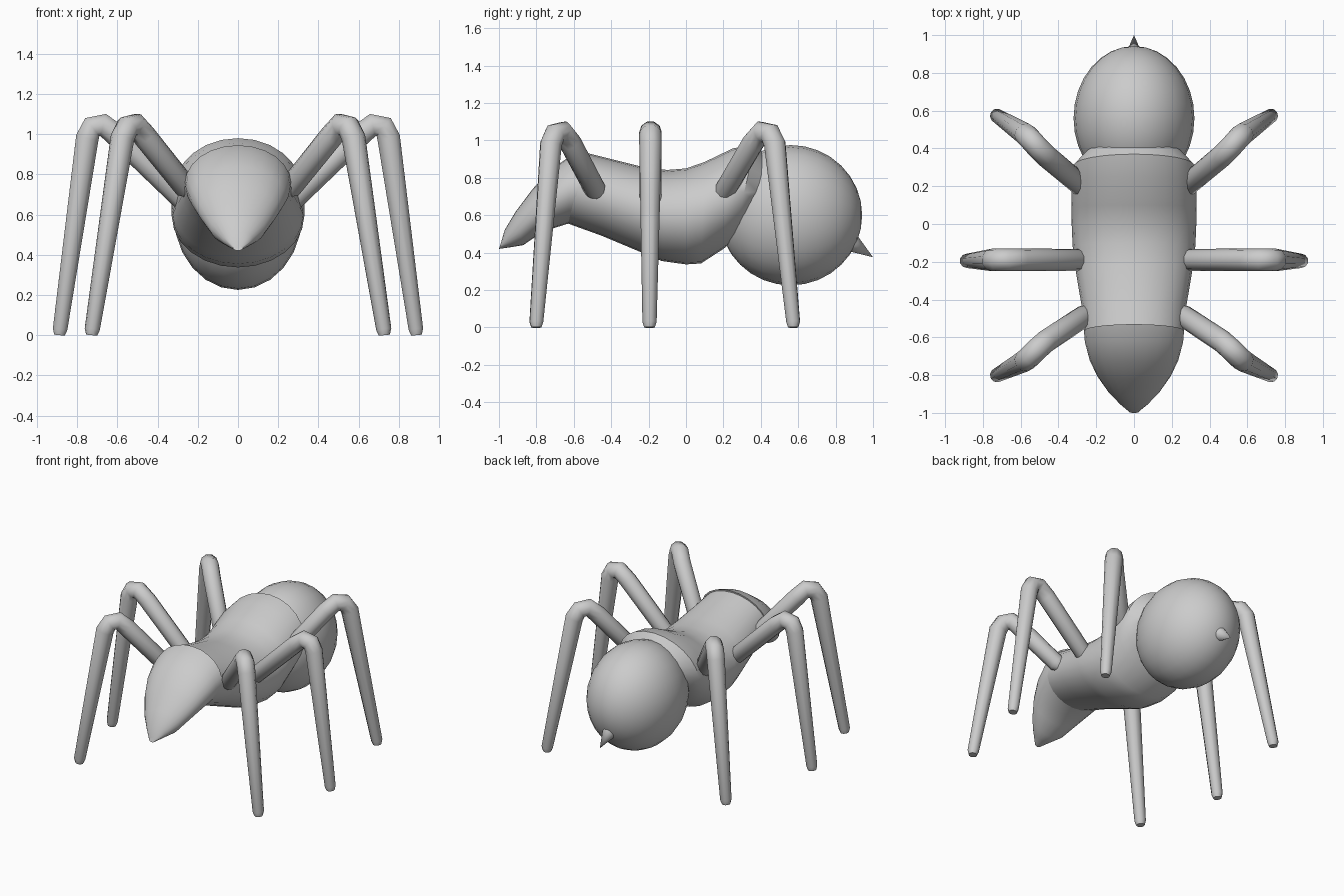
import bpy, bmesh, math
from mathutils import Vector

if "Cube" in bpy.data.objects:
    bpy.data.objects.remove(bpy.data.objects["Cube"])


def finish(ob, angle=40):
    bpy.ops.object.select_all(action='DESELECT')
    ob.select_set(True)
    bpy.context.view_layer.objects.active = ob
    bpy.ops.object.shade_smooth_by_angle(angle=math.radians(angle))


def loft(name, rings, sides=24):
    """Ellipse rings given as (bottom y, z, top y, z, half width)."""
    bm = bmesh.new()
    loops = []
    for by, bz, ty, tz, w in rings:
        lo, hi = Vector((0, by, bz)), Vector((0, ty, tz))
        mid, up = (lo + hi) / 2, (hi - lo) / 2
        loop = []
        for i in range(sides):
            a = 2 * math.pi * i / sides
            loop.append(bm.verts.new(mid + up * math.cos(a) + Vector((w * math.sin(a), 0, 0))))
        loops.append(loop)
    for a, b in zip(loops, loops[1:]):
        for i in range(sides):
            j = (i + 1) % sides
            bm.faces.new((a[i], a[j], b[j], b[i]))
    bm.faces.new(loops[0])
    bm.faces.new(loops[-1])
    bmesh.ops.recalc_face_normals(bm, faces=bm.faces)
    me = bpy.data.meshes.new(name)
    bm.to_mesh(me)
    bm.free()
    ob = bpy.data.objects.new(name, me)
    bpy.context.collection.objects.link(ob)
    finish(ob)


def tube(name, pts):
    """Tapered tube through (x, y, z, radius) points."""
    cu = bpy.data.curves.new(name, 'CURVE')
    cu.dimensions = '3D'
    cu.bevel_depth = 1
    cu.bevel_resolution = 3
    cu.use_fill_caps = True
    sp = cu.splines.new('POLY')
    sp.points.add(len(pts) - 1)
    for p, (x, y, z, r) in zip(sp.points, pts):
        p.co = (x, y, z, 1)
        p.radius = r
    ob = bpy.data.objects.new(name, cu)
    bpy.context.collection.objects.link(ob)
    bpy.ops.object.select_all(action='DESELECT')
    ob.select_set(True)
    bpy.context.view_layer.objects.active = ob
    bpy.ops.object.convert(target='MESH')
    finish(bpy.context.view_layer.objects.active, 50)


# Head tapering to the snout
loft("head", [
    (-1.0, .42, -.99, .45, .025), (-.93, .43, -.97, .52, .075),
    (-.87, .44, -.91, .62, .135), (-.79, .495, -.82, .74, .195),
    (-.71, .53, -.73, .84, .235), (-.63, .555, -.62, .915, .26),
    (-.60, .56, -.53, .945, .265)])

# Waisted thorax, rear end buried in the abdomen
loft("thorax", [
    (-.63, .555, -.54, .935, .262), (-.45, .49, -.42, .905, .277),
    (-.2, .385, -.22, .855, .315), (-.13, .355, -.1, .842, .325),
    (0, .337, .0, .85, .33), (.08, .342, .1, .885, .33),
    (.2, .42, .25, .957, .33), (.25, .46, .37, .98, .32), (.32, .55, .44, .9, .25)])

# Abdomen
bpy.ops.mesh.primitive_uv_sphere_add(segments=24, ring_count=16, location=(0, .56, .6),
                                     rotation=(math.pi / 2, 0, 0))
abdomen = bpy.context.object
abdomen.name = "abdomen"
abdomen.scale = (.32, .375, .382)
finish(abdomen)

# Stinger
base, tip = Vector((0, .875, .46)), Vector((0, 1.0, .375))
bpy.ops.mesh.primitive_cone_add(vertices=12, radius1=.055, radius2=0, depth=(tip - base).length,
                                location=(base + tip) / 2)
stinger = bpy.context.object
stinger.name = "stinger"
stinger.rotation_euler = (tip - base).to_track_quat('Z', 'Y').to_euler()
finish(stinger)

# Legs: hip, three knee points, foot
legs = {
    "front_leg": [(.26, -.485, .735), (.465, -.62, .99), (.51, -.66, 1.045),
                  (.55, -.70, 1.035), (.575, -.722, .98), (.725, -.8, .03)],
    "middle_leg": [(.28, -.19, .68), (.60, -.19, .99), (.67, -.19, 1.045),
                   (.725, -.19, 1.035), (.75, -.19, .98), (.885, -.195, .03)],
    "rear_leg": [(.28, .205, .725), (.465, .36, .99), (.51, .405, 1.045),
                 (.55, .45, 1.035), (.575, .475, .98), (.725, .573, .03)],
}
radii = [.058, .06, .06, .06, .06, .038]
for name, path in legs.items():
    for side, s in (("right", 1), ("left", -1)):
        pts = [(*p, r) for p, r in zip(path, radii)]
        a, b = Vector(path[0]), Vector(path[1])
        cap = a - (b - a).normalized() * .035
        pts = [(*cap, .035)] + pts
        x, y, z = path[-1]
        pts.append((x + .003, y, 0, .028))
        tube(f"{side}_{name}", [(px * s, py, pz, r) for px, py, pz, r in pts])
